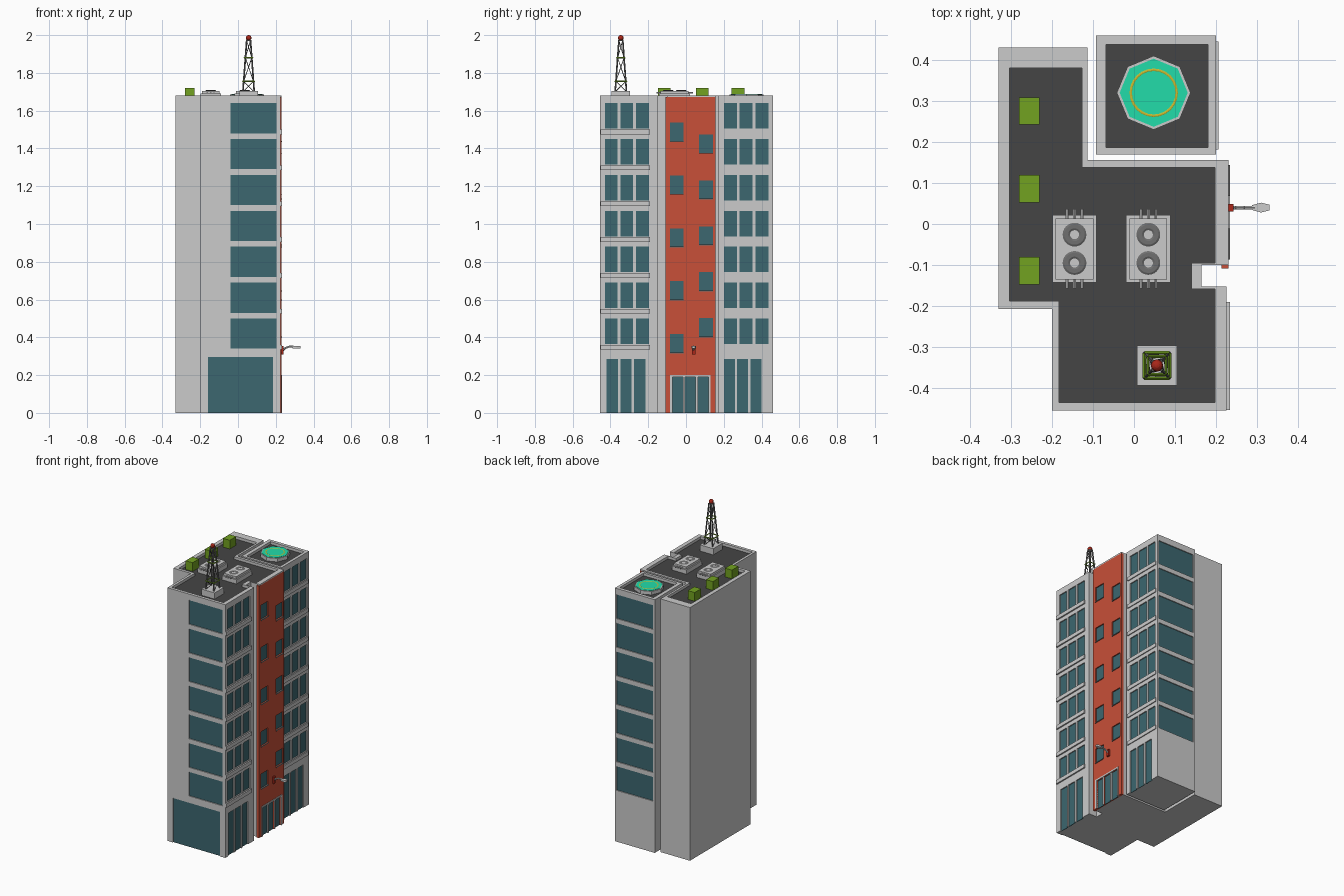
import bpy, bmesh, math
from mathutils import Vector, Matrix

if "Cube" in bpy.data.objects:
    bpy.data.objects.remove(bpy.data.objects["Cube"])


def material(name, rgb):
    m = bpy.data.materials.new(name)
    m.diffuse_color = (*rgb, 1)
    m.use_nodes = True
    m.node_tree.nodes["Principled BSDF"].inputs["Base Color"].default_value = m.diffuse_color
    return m


GLASS = material("glass", (0.045, 0.135, 0.16))
ORANGE = material("orange", (0.58, 0.08, 0.04))
DARK = material("roofing", (0.06, 0.06, 0.06))
MID = material("mid_grey", (0.16, 0.16, 0.16))
GREEN = material("green", (0.17, 0.36, 0.015))
TEAL = material("teal", (0.016, 0.72, 0.4))
YELLOW = material("yellow", (0.6, 0.5, 0.03))
RED = material("red", (0.4, 0.02, 0.01))


def finish(name, bm, mat=None):
    bmesh.ops.recalc_face_normals(bm, faces=bm.faces)
    me = bpy.data.meshes.new(name)
    bm.to_mesh(me)
    bm.free()
    ob = bpy.data.objects.new(name, me)
    bpy.context.collection.objects.link(ob)
    if mat:
        me.materials.append(mat)
    return ob


def add_box(bm, x0, x1, y0, y1, z0, z1):
    m = Matrix.Translation(((x0 + x1) / 2, (y0 + y1) / 2, (z0 + z1) / 2))
    bmesh.ops.create_cube(bm, size=1, matrix=m @ Matrix.Diagonal((x1 - x0, y1 - y0, z1 - z0, 1)))


def add_prism(bm, pts, z0, z1):
    f = bm.faces.new([bm.verts.new((x, y, z0)) for x, y in pts])
    top = bmesh.ops.extrude_face_region(bm, geom=[f])["geom"]
    bmesh.ops.translate(bm, vec=(0, 0, z1 - z0), verts=[v for v in top if isinstance(v, bmesh.types.BMVert)])


def add_rod(bm, a, b, r, sides=6, r2=None):
    a, b = Vector(a), Vector(b)
    m = Matrix.Translation((a + b) / 2) @ (b - a).to_track_quat('Z', 'Y').to_matrix().to_4x4()
    bmesh.ops.create_cone(bm, cap_ends=True, segments=sides, radius1=r,
                          radius2=r if r2 is None else r2, depth=(b - a).length, matrix=m)


def boxes(name, items, mat=None):
    bm = bmesh.new()
    for it in items:
        add_box(bm, *it)
    return finish(name, bm, mat)


def ring(name, c, R, r, mat, z):
    bpy.ops.mesh.primitive_torus_add(location=(c[0], c[1], z), major_radius=R, minor_radius=r,
                                     major_segments=24, minor_segments=6)
    ob = bpy.context.object
    ob.name = name
    ob.scale.z = 0.3
    if mat:
        ob.data.materials.append(mat)


def carve(ob, cutter):
    mod = ob.modifiers.new("openings", 'BOOLEAN')
    mod.object, mod.operation, mod.solver = cutter, 'DIFFERENCE', 'EXACT'
    dg = bpy.context.evaluated_depsgraph_get()
    me = bpy.data.meshes.new_from_object(ob.evaluated_get(dg))
    ob.modifiers.clear()
    ob.data = me
    bpy.data.objects.remove(cutter)


D = 0.009          # window recess
TOP, FLOOR = 1.68, 1.66
glass_boxes = []


# Openings: each adds a cutter box and a glass pane
def open_x(cut, face, y0, y1, z0, z1):
    add_box(cut, face - D, face + 0.03, y0, y1, z0, z1)
    glass_boxes.append((face - D - 0.003, face - D + 0.002, y0, y1, max(z0, 0), z1))


def open_y(cut, face, s, x0, x1, z0, z1):
    a, b = sorted((face - s * D, face + s * 0.03))
    add_box(cut, x0, x1, a, b, z0, z1)
    g = face - s * D
    glass_boxes.append((x0, x1, g - 0.003, g + 0.003, max(z0, 0), z1))


def panes(cut, face, y0, y1, n, gap, z0, z1):
    w = (y1 - y0 - gap * (n - 1)) / n
    for i in range(n):
        y = y0 + i * (w + gap)
        open_x(cut, face, y, y + w, z0, z1)


rows = [0.34 + 0.19 * i for i in range(7)]

# Main block with parapet
outer = [(-.33, -.207), (-.2, -.207), (-.2, -.455), (.225, -.455), (.225, -.152), (.165, -.152),
         (.165, -.1), (.215, -.1), (.215, .156), (-.113, .156), (-.113, .43), (-.33, .43)]
inner = [(-.303, -.188), (-.183, -.188), (-.183, -.435), (.198, -.435), (.198, -.158), (.14, -.158),
         (.14, -.095), (.198, -.095), (.198, .138), (-.127, .138), (-.127, .38), (-.303, .38)]
bm = bmesh.new()
add_prism(bm, outer, 0, TOP)
main = finish("main_block", bm)
cut = bmesh.new()
add_prism(cut, inner, FLOOR, TOP + 0.05)
open_y(cut, -.455, -1, -.16, .185, -0.02, .295)
panes(cut, .225, -.42, -.215, 3, .012, -0.02, .285)
for z in rows:
    open_y(cut, -.455, -1, -.04, .205, z, z + .16)
    panes(cut, .225, -.43, -.197, 3, .014, z + .025, z + .16)
carve(main, finish("main_cutter", cut))
bm = bmesh.new()
add_prism(bm, inner, FLOOR - .005, FLOOR + .002)
finish("main_roof", bm, DARK)

# Separate rear wing
wing = boxes("rear_wing", [(-.093, .2, .17, .46, 0, TOP)])
cut = bmesh.new()
add_box(cut, -.068, .18, .187, .438, FLOOR, TOP + .05)
panes(cut, .2, .2, .4, 3, .012, -0.02, .285)
for z in rows:
    open_y(cut, .46, 1, -.08, .188, z, z + .16)
    panes(cut, .2, .2, .437, 3, .014, z + .025, z + .16)
carve(wing, finish("wing_cutter", cut))
boxes("rear_wing_roof", [(-.068, .18, .187, .438, FLOOR - .005, FLOOR + .002)], DARK)

# Orange stair facade with staggered windows and entrance
facade = boxes("orange_facade", [(.213, .23, -.108, .156, 0, 1.672)], ORANGE)
cut = bmesh.new()
trim = []
for i in range(5):
    for y, z in ((-.085, .32 + .28 * i), (.07, .405 + .243 * i)):
        open_x(cut, .23, y, y + .072, z, z + .097)
        trim.append((.222, .234, y - .002, y + .074, z - .005, z))
panes(cut, .23, -.072, .118, 3, .012, -0.02, .19)
carve(facade, finish("facade_cutter", cut))
boxes("facade_sills", trim, MID)
boxes("facade_cap", [(.198, .23, -.1, .156, 1.672, TOP)])
boxes("entrance_frame", [(.22, .234, -.084, -.072, 0, .2), (.22, .234, .118, .13, 0, .2),
                         (.22, .234, -.072, .118, .19, .2)] +
      [(.22, .232, y, y + .012, 0, .19) for y in (-.0167, .0507)])

boxes("windows", glass_boxes, GLASS)

# Ledges under the side window bands
boxes("ledges", [b for z in rows for b in ((.22, .234, -.453, -.19, z - .005, z + .02),
                                           (.195, .206, .182, .445, z - .005, z + .02))])

# Green roof boxes
boxes("green_roof_boxes", [(-.28, -.23, y, y + .067, FLOOR, 1.72) for y in (-.148, .052, .242)], GREEN)

# Air conditioning units with fans and pipes
for k, cx in enumerate((-.145, .035)):
    boxes(f"cooling_unit_{k}", [(cx - .054, cx + .054, -.143, .022, FLOOR, 1.69),
                                (cx - .046, cx + .046, -.135, .014, 1.69, 1.705)])
    bm = bmesh.new()
    for dx in (-.018, 0, .018):
        add_rod(bm, (cx + dx, -.157, 1.694), (cx + dx, .036, 1.694), .004)
    finish(f"cooling_pipes_{k}", bm)
    for y in (-.095, -.026):
        ring("fan_ring", (cx, y), .02, .009, MID, 1.706)

# Helipad
for nm, r, z, mat in (("helipad_rim", .09, 1.685, None), ("helipad_surface", .083, 1.687, TEAL)):
    bm = bmesh.new()
    add_rod(bm, (.048, .32, FLOOR), (.048, .32, z), r, 8)
    bmesh.ops.rotate(bm, cent=(.048, .32, 0), verts=bm.verts,
                     matrix=Matrix.Rotation(0, 3, 'Z'))
    finish(nm, bm, mat)
ring("helipad_ring", (.048, .32), .056, .003, YELLOW, 1.687)

# Antenna mast
ax, ay = .056, -.345
boxes("mast_base", [(ax - .049, ax + .049, ay - .049, ay + .049, FLOOR, 1.703)])
corners = [(-1, -1), (1, -1), (1, 1), (-1, 1)]


def half(z):
    return .03 - .02 * (z - 1.70) / .275


def corner(c, z, extra=0):
    h = half(z) + extra
    return (ax + c[0] * h, ay + c[1] * h, z)


legs, bands = bmesh.new(), bmesh.new()
levels = (1.70, 1.755, 1.88, 1.972)
for i, c in enumerate(corners):
    n = corners[(i + 1) % 4]
    add_rod(legs, corner(c, 1.70), corner(c, 1.975), .0045)
    for z0, z1 in zip(levels, levels[1:]):
        add_rod(legs, corner(c, z0), corner(n, z1), .002, 4)
    for z in levels[1:3]:
        add_rod(bands, corner(c, z, .005), corner(n, z, .005), .004, 4)
add_box(legs, ax - .013, ax + .013, ay - .013, ay + .013, 1.968, 1.975)
finish("mast_legs", legs, MID)
finish("mast_bands", bands, GREEN)
bpy.ops.mesh.primitive_uv_sphere_add(segments=12, ring_count=8, radius=.015, location=(ax, ay, 1.985))
bpy.context.object.name = "beacon"
bpy.context.object.data.materials.append(RED)

# Wall lamp over the entrance
boxes("lamp_bracket", [(.228, .242, .031, .049, .31, .355)], RED)
bm = bmesh.new()
path = [(.236, .33), (.25, .343), (.27, .351), (.295, .352)]
for a, b in zip(path, path[1:]):
    add_rod(bm, (a[0], .04, a[1]), (b[0], .04, b[1]), .005)
finish("lamp_arm", bm)
bm = bmesh.new()
add_prism(bm, [(.288, .034), (.31, .028), (.33, .033), (.33, .047), (.31, .052), (.288, .046)], .342, .355)
finish("lamp_head", bm)
